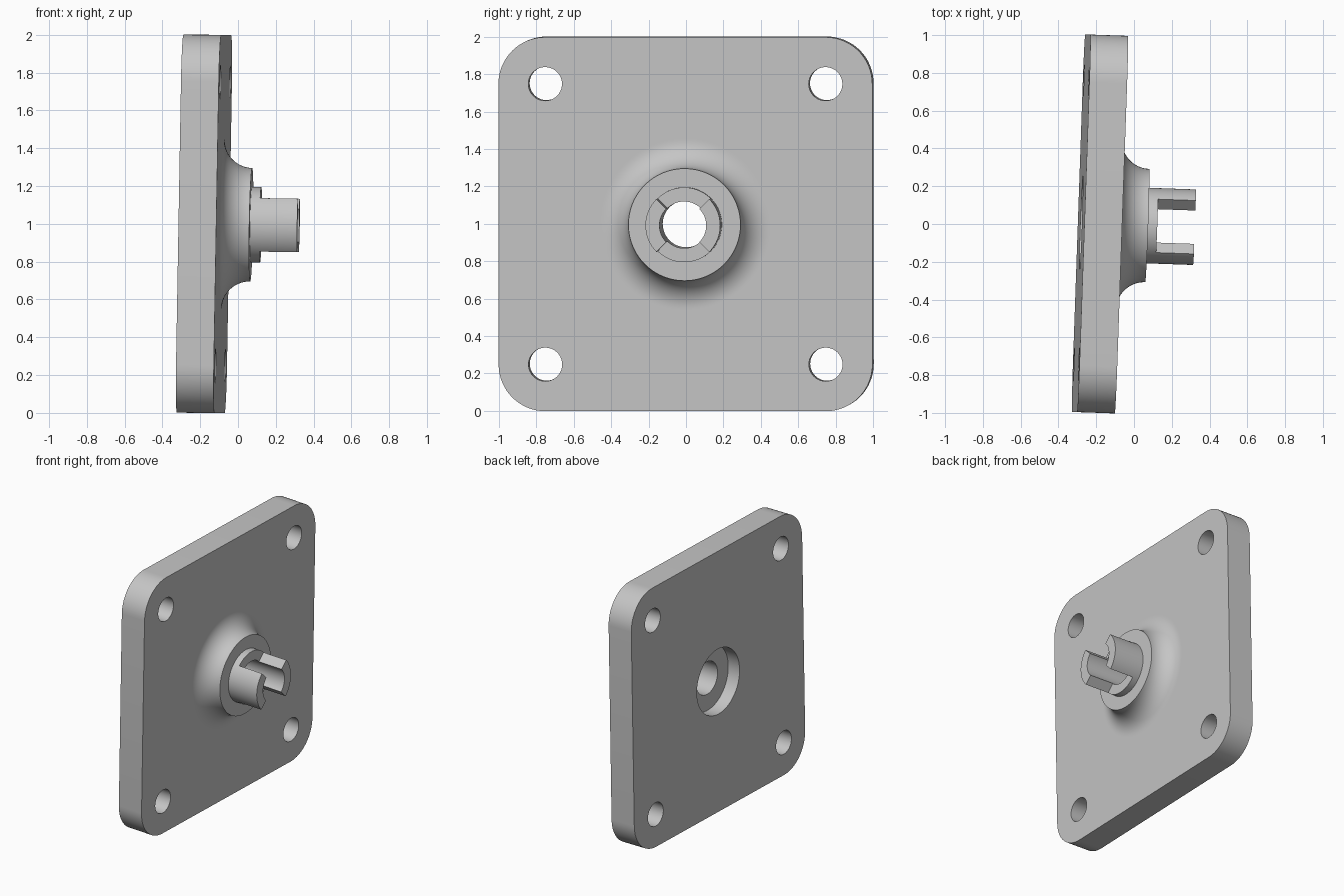
import bpy, bmesh
from math import sin, cos, pi, radians
from mathutils import Matrix, Vector

if "Cube" in bpy.data.objects:
    bpy.data.objects.remove(bpy.data.objects["Cube"], do_unlink=True)

SEG = 96            # sides of the round parts
BACK = -0.2         # back of the plate along its axis, its front being 0
BORE, COLLAR, NECK, POCKET, FILLET = 0.125, 0.2, 0.3, 0.25, 0.15
RIM = NECK + FILLET + 0.01

grey = bpy.data.materials.new("machined grey")
grey.use_nodes = True
colour = (0.56, 0.56, 0.56, 1)
grey.diffuse_color = colour
grey.node_tree.nodes["Principled BSDF"].inputs["Base Color"].default_value = colour

# The bracket leans slightly, so all parts share one placement
tilt = Matrix.Rotation(radians(-2), 4, 'Z') @ Matrix.Rotation(radians(1), 4, 'Y')
placement = Matrix.Translation((-0.08, -0.003, 0.998)) @ tilt


def finish(bm, name):
    bmesh.ops.remove_doubles(bm, verts=bm.verts, dist=0.0001)
    bmesh.ops.recalc_face_normals(bm, faces=bm.faces)
    mesh = bpy.data.meshes.new(name)
    bm.to_mesh(mesh)
    bm.free()
    mesh.materials.append(grey)
    obj = bpy.data.objects.new(name, mesh)
    bpy.context.collection.objects.link(obj)
    obj.matrix_world = placement
    bpy.ops.object.select_all(action='DESELECT')
    obj.select_set(True)
    bpy.context.view_layer.objects.active = obj
    bpy.ops.object.shade_smooth_by_angle(angle=radians(30))
    return obj


def arc(cy, cz, r, start, end, n):
    return [(cy + r * cos(start + (end - start) * i / n),
             cz + r * sin(start + (end - start) * i / n)) for i in range(n + 1)]


def circle(cy, cz, r, n):
    return arc(cy, cz, r, 0, 2 * pi, n)[:-1]


def ring(bm, x, points):
    return [bm.verts.new((x, y, z)) for y, z in points]


def loop_edges(bm, verts):
    return [bm.edges.new((v, verts[i - 1])) for i, v in enumerate(verts)]


def wall(bm, a, b):
    for i in range(len(a)):
        bm.faces.new((a[i - 1], a[i], b[i], b[i - 1]))


# Plate outline with rounded corners, and its four bolt holes
corners = [(0.75, 0.75), (-0.75, 0.75), (-0.75, -0.75), (0.75, -0.75)]
outline = []
for i, (y, z) in enumerate(corners):
    outline += arc(y, z, 0.25, i * pi / 2, (i + 1) * pi / 2, 16)
loops = [outline] + [circle(y, z, 0.09, 40) for y, z in corners]

bm = bmesh.new()
sides = []
for x in (0, BACK):
    rings = [ring(bm, x, pts) for pts in loops]
    middle = ring(bm, x, circle(0, 0, RIM, SEG))
    edges = [e for r in rings + [middle] for e in loop_edges(bm, r)]
    bmesh.ops.triangle_fill(bm, use_beauty=True, edges=edges, normal=Vector((1, 0, 0)))
    sides.append(rings)
for front, back in zip(*sides):
    wall(bm, front, back)

# Turned hub: filleted boss, collar, bore and rear pocket
steps = 14
profile = [(RIM, 0)]
for i in range(steps + 1):
    a = pi / 2 * i / steps
    profile.append((NECK + FILLET * (1 - sin(a)), FILLET * (1 - cos(a))))
profile += [(COLLAR, FILLET), (COLLAR, 0.2), (BORE, 0.2), (BORE, -0.1),
            (POCKET, -0.1), (POCKET, BACK), (RIM, BACK)]
turned = [ring(bm, x, circle(0, 0, r, SEG)) for r, x in profile]
for a, b in zip(turned, turned[1:]):
    wall(bm, a, b)
finish(bm, "flanged_plate")

# Two quarter-round prongs on the collar
for name, mid in (("back_prong", 0), ("front_prong", pi)):
    bm = bmesh.new()
    section = (arc(0, 0, COLLAR, mid - pi / 4, mid + pi / 4, SEG // 4)
               + arc(0, 0, BORE, mid + pi / 4, mid - pi / 4, SEG // 4))
    base, tip = ring(bm, 0.2, section), ring(bm, 0.4, section)
    wall(bm, base, tip)
    bm.faces.new(base)
    bm.faces.new(tip)
    finish(bm, name)
